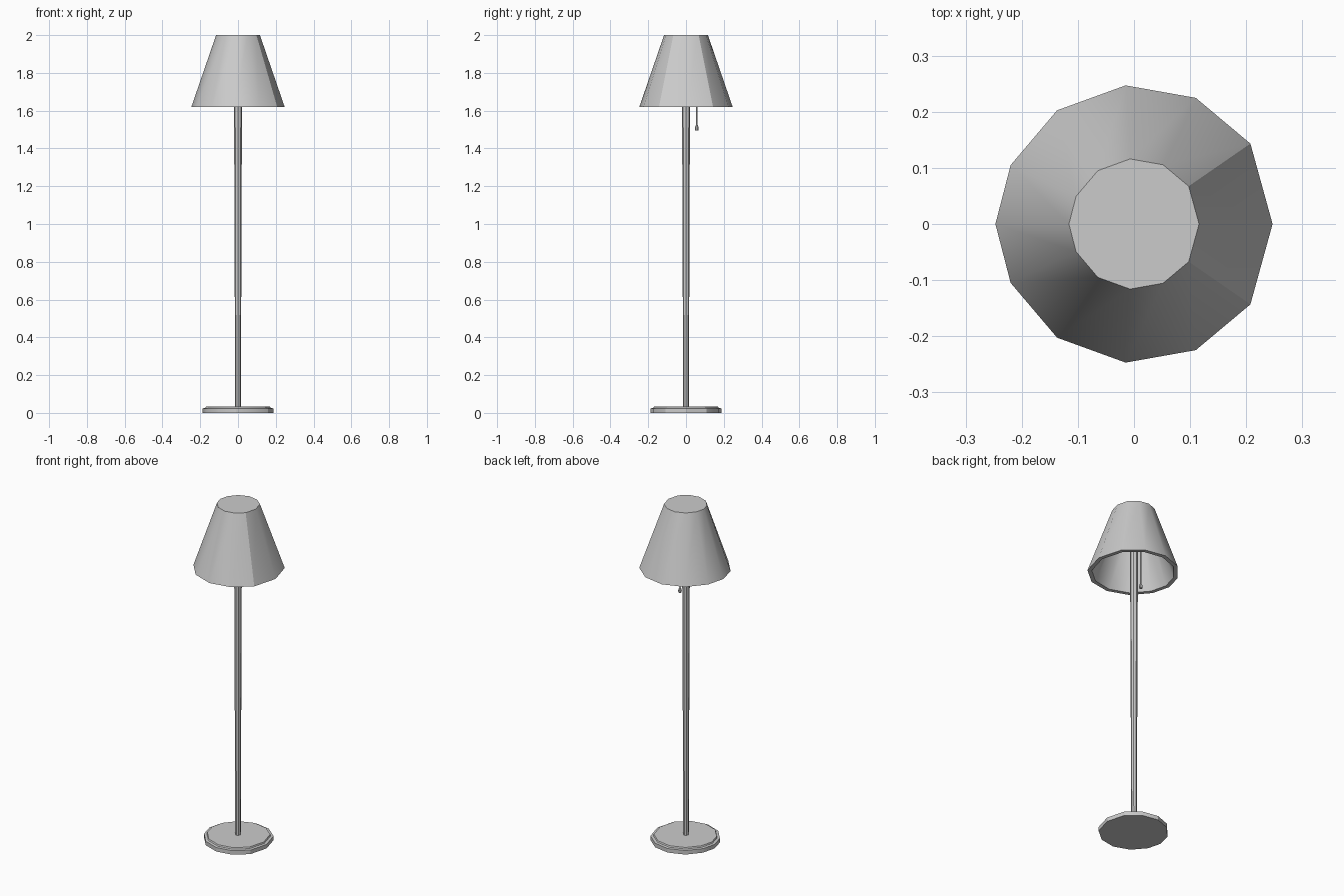
import bpy, bmesh, math

if "Cube" in bpy.data.objects:
    bpy.data.objects.remove(bpy.data.objects["Cube"])

# Slightly uneven twelve-sided outline shared by shade and base (half, then mirrored)
HALF = [(1, 0), (.84, .58), (.446, .91), (-.06, 1), (-.555, .82), (-.89, .425), (-1, 0)]
TWELVE = HALF + [(x, -y) for x, y in reversed(HALF[1:-1])]


def ngon(n):
    return [(math.cos(2 * math.pi * i / n), math.sin(2 * math.pi * i / n)) for i in range(n)]


def loft(name, outline, profile, y=0):
    """Sweep an outline through (radius, z) levels and cap both ends."""
    bm = bmesh.new()
    rings = [[bm.verts.new((px * r, py * r + y, z)) for px, py in outline] for r, z in profile]
    n = len(outline)
    for a, b in zip(rings, rings[1:]):
        for i in range(n):
            j = (i + 1) % n
            bm.faces.new((a[i], a[j], b[j], b[i]))
    bm.faces.new(rings[0][::-1])
    bm.faces.new(rings[-1])
    bmesh.ops.recalc_face_normals(bm, faces=bm.faces)
    mesh = bpy.data.meshes.new(name)
    bm.to_mesh(mesh)
    bm.free()
    ob = bpy.data.objects.new(name, mesh)
    bpy.context.collection.objects.link(ob)
    bpy.ops.object.select_all(action='DESELECT')
    ob.select_set(True)
    bpy.context.view_layer.objects.active = ob
    bpy.ops.object.shade_smooth_by_angle(angle=math.radians(30))
    return ob


# Stepped foot
loft("base", TWELVE, [(.188, 0), (.188, .024), (.173, .026), (.17, .034)])

# Tapered pole, reaching the closed top of the shade
loft("pole", ngon(8), [(.015, .03), (.021, 1.62), (.021, 1.98)])

# Hollow shade with a thick lower rim and closed top
loft("shade", TWELVE, [(.1, 1.98), (.224, 1.62), (.247, 1.62), (.116, 2.0)])

# Pull cord with a small bob, hanging inside the shade at the back
loft("pull_cord", ngon(6), [(.004, 1.51), (.004, 1.98)], y=.057)
loft("pull_bob", ngon(8), [(.008, 1.496), (.010, 1.504), (.009, 1.514), (.004, 1.526)], y=.057)
